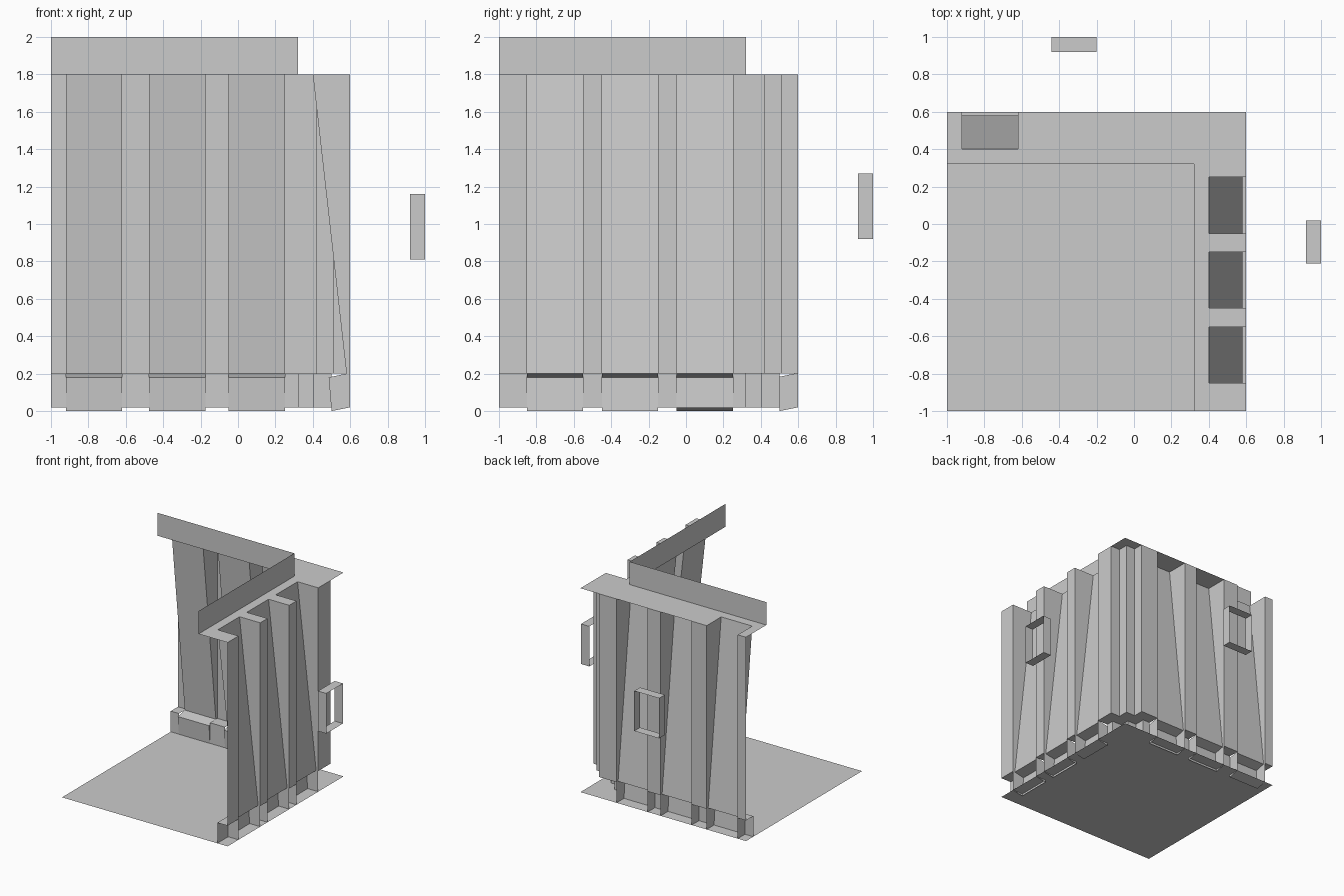
import bpy, bmesh
from mathutils import Vector

if "Cube" in bpy.data.objects:
    bpy.data.objects.remove(bpy.data.objects["Cube"])

TOP, LEDGE, FLOOR, OUT = 1.8, 0.2, 0.02, 0.6


def make(name, faces):
    """faces: list of (points, direction the face should look)"""
    bm = bmesh.new()
    for pts, look in faces:
        f = bm.faces.new([bm.verts.new(p) for p in pts])
        f.normal_update()
        if f.normal.dot(Vector(look)) < 0:
            f.normal_flip()
    bmesh.ops.remove_doubles(bm, verts=bm.verts, dist=0.0005)
    me = bpy.data.meshes.new(name)
    bm.to_mesh(me)
    bm.free()
    ob = bpy.data.objects.new(name, me)
    bpy.context.collection.objects.link(ob)
    return ob


def rect(x0, x1, y0, y1, z):
    return [(x0, y0, z), (x1, y0, z), (x1, y1, z), (x0, y1, z)]


def side(pts, back):
    """(depth, along, height) -> world, for the right or the back wall"""
    return [(a, d, z) if back else (d, a, z) for d, a, z in pts]


UP, DOWN = (0, 0, 1), (0, 0, -1)
make("floor", [(rect(-1, OUT, -1, OUT, FLOOR), UP)])

# Walls: outer ribs, sloping pockets, stepped-in base
walls = {
    "right": (False, [(-0.85, -0.55), (-0.45, -0.15), (-0.05, 0.25)], (-0.05,)),
    "back": (True, [(-0.92, -0.62), (-0.475, -0.175), (-0.05, 0.25)], (-0.92,)),
}
for name, (back, pockets, closed) in walls.items():
    out = (0, 1, 0) if back else (1, 0, 0)
    along = (1, 0, 0) if back else (0, 1, 0)
    against = tuple(-c for c in along)
    ribs, pocket_faces = [], []

    def span(store, profile, a, b, look):
        (d0, z0), (d1, z1) = profile
        store.append((side([(d0, a, z0), (d0, b, z0), (d1, b, z1), (d1, a, z1)], back), look))

    starts = [-1] + [p[1] for p in pockets[:-1]]
    for a, (b, _) in zip(starts, pockets):
        span(ribs, [(OUT, LEDGE), (OUT, TOP)], a, b, out)
        span(ribs, [(0.5, LEDGE), (OUT, LEDGE)], a, b, DOWN)
        span(ribs, [(0.5, FLOOR), (0.5, LEDGE)], a, b, out)
    for a, b in pockets:
        span(pocket_faces, [(0.58, LEDGE), (0.4, TOP)], a, b, out)
        span(pocket_faces, [(0.485, 0.18), (0.58, LEDGE)], a, b, DOWN)
        span(pocket_faces, [(0.5, 0), (0.485, 0.18)], a, b, out)
        if a in closed:
            span(pocket_faces, [(0.5, 0), (OUT, FLOOR)], a, b, DOWN)
        for t, look in ((a, along), (b, against)):
            upper = [(0.58, t, LEDGE), (OUT, t, LEDGE), (OUT, t, TOP), (0.4, t, TOP)]
            lower = [(0.485, t, 0.18), (0.5, t, 0), (OUT, t, FLOOR), (OUT, t, LEDGE), (0.58, t, LEDGE)]
            pocket_faces += [(side(upper, back), look), (side(lower, back), look)]
    make(name + "_wall_ribs", ribs)
    make(name + "_wall_pockets", pocket_faces)

# Stepped corner post with the same steps, moved inwards, in the base
outer = [(0.6, 0.25), (0.6, 0.42), (0.51, 0.42), (0.51, 0.51), (0.42, 0.51), (0.42, 0.6), (0.25, 0.6)]
inner = [(0.5, 0.25), (0.5, 0.32), (0.405, 0.32), (0.405, 0.405), (0.32, 0.405), (0.32, 0.5), (0.25, 0.5)]
corner = []
for i in range(6):
    for path, z0, z1 in ((outer, LEDGE, TOP), (inner, FLOOR, LEDGE)):
        p, q = path[i], path[i + 1]
        corner.append(([(*p, z0), (*q, z0), (*q, z1), (*p, z1)], (1, 1, 0)))
    corner.append(([(*outer[i], LEDGE), (*outer[i + 1], LEDGE),
                    (*inner[i + 1], LEDGE), (*inner[i], LEDGE)], DOWN))
make("corner_post", corner)

# Top flange, notched above the open pockets
RIM = 0.32
flange = [(rect(RIM, 0.4, -1, OUT, TOP), UP), (rect(-1, RIM, RIM, 0.4, TOP), UP)]
for a, b in ((-1, -0.85), (-0.55, -0.45), (-0.15, -0.05), (0.25, OUT)):
    flange.append((rect(0.4, OUT, a, b, TOP), UP))
for a, b in ((-1, -0.92), (-0.62, 0.4)):
    flange.append((rect(a, b, 0.4, OUT, TOP), UP))
make("top_flange", flange)

# Upright rim
make("upper_rim", [
    (side([(RIM, -1, TOP), (RIM, RIM, TOP), (RIM, RIM, 2), (RIM, -1, 2)], back),
     (0, 1, 0) if back else (1, 0, 0)) for back in (False, True)])

# Handles: open rectangular loops
for name, back, a, b, z0, z1 in (("right_handle", False, -0.21, 0.02, 0.81, 1.16),
                                 ("back_handle", True, -0.44, -0.2, 0.92, 1.27)):
    loop = [(a, z0), (b, z0), (b, z1), (a, z1)]
    mid = Vector(((a + b) / 2, (z0 + z1) / 2))
    faces = []
    for i in range(4):
        (t0, h0), (t1, h1) = loop[i], loop[(i + 1) % 4]
        o = (Vector((t0, h0)) + Vector((t1, h1))) / 2 - mid
        look = side([(0, o.x, o.y)], back)[0]
        faces.append((side([(0.92, t0, h0), (0.92, t1, h1), (1, t1, h1), (1, t0, h0)], back), look))
    make(name, faces)
